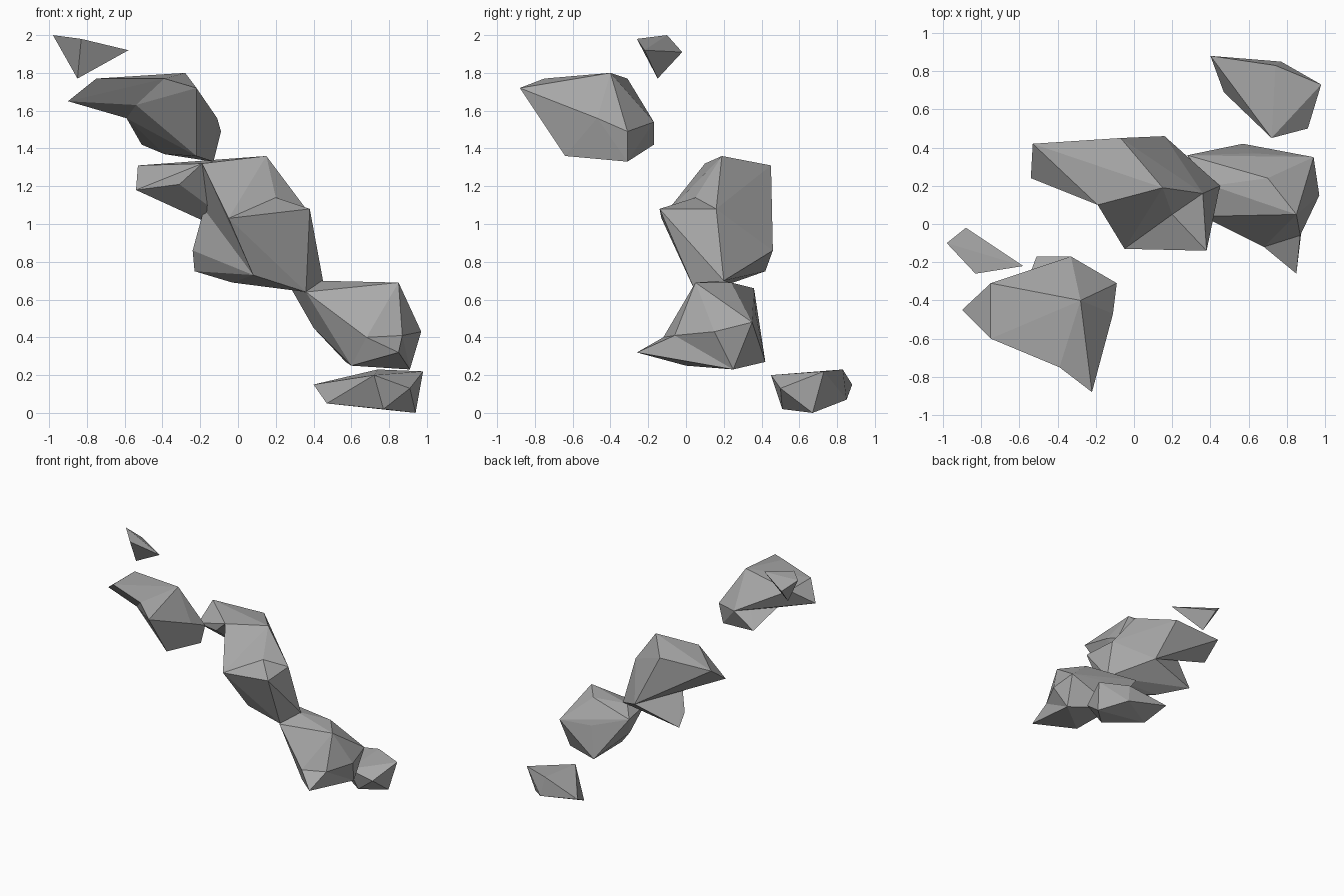
import bpy
import bmesh
from mathutils import Vector

default_cube = bpy.data.objects.get("Cube")
if default_cube:
    bpy.data.objects.remove(default_cube, do_unlink=True)

# Single stone colour
stone = bpy.data.materials.new("stone_grey")
stone.use_nodes = True
stone_colour = (0.4, 0.4, 0.4, 1)
stone.diffuse_color = stone_colour
stone.node_tree.nodes["Principled BSDF"].inputs["Base Color"].default_value = stone_colour


def chiselled_lobe(bm, corners):
    """Wrap a faceted convex lump around a few corners given in hundredths."""
    verts = [bm.verts.new(Vector(corner) / 100) for corner in corners]
    hull = bmesh.ops.convex_hull(bm, input=verts, use_existing_faces=False)
    unused = {v for v in hull["geom_interior"] + hull["geom_unused"]
              if isinstance(v, bmesh.types.BMVert)}
    bmesh.ops.delete(bm, geom=list(unused), context="VERTS")


def make_rock(name, *lobes):
    """Build one rock from one or more overlapping chiselled lobes."""
    bm = bmesh.new()
    for corners in lobes:
        chiselled_lobe(bm, corners)
    bmesh.ops.recalc_face_normals(bm, faces=bm.faces[:])
    mesh = bpy.data.meshes.new(name)
    bm.to_mesh(mesh)
    bm.free()
    mesh.materials.append(stone)
    rock = bpy.data.objects.new(name, mesh)
    bpy.context.scene.collection.objects.link(rock)
    return rock


# Small shard floating at the top
make_rock("top_shard", [
    (-98, -10, 200), (-83, -26, 198), (-58, -22, 192), (-88, -2, 191), (-85, -15, 177)])

# Upper rock: heavy body and an overhanging wing on the -x side
upper_body = [
    (-22, -88, 172), (-39, -75, 177), (-28, -40, 180), (-11, -47, 156),
    (-9, -31, 149), (-13, -31, 133), (-33, -17, 154), (-51, -17, 142),
    (-22, -64, 136), (-39, -33, 137), (-54, -58, 163), (-59, -38, 156)]
upper_wing = [
    (-75, -31, 177), (-75, -60, 177), (-90, -45, 165), (-59, -38, 156),
    (-54, -58, 163), (-39, -75, 177), (-28, -40, 180), (-33, -17, 154)]
make_rock("upper_rock", upper_body, upper_wing)

# Middle rock: upright slab, front ledge, side shoulder, rear foot, and an arm
middle_slab = [
    (15, 19, 136), (-7, 45, 131), (-19, 10, 132), (-5, -13, 103), (20, 5, 114),
    (36, 16, 108), (45, 20, 70), (16, 46, 86), (36, 5, 64), (8, 2, 73)]
middle_ledge = [
    (-5, -13, 103), (38, -14, 108), (20, 5, 114), (36, 16, 108), (45, 20, 70),
    (36, 5, 64), (8, 2, 73)]
middle_shoulder = [
    (-19, 10, 132), (-18, 31, 108), (8, 2, 73), (16, 46, 86), (-7, 45, 131)]
middle_foot = [
    (-18, 31, 108), (-24, 36, 86), (-23, 42, 75), (-3, 25, 69), (8, 2, 73),
    (36, 5, 64), (45, 20, 70), (16, 46, 86)]
middle_arm = [
    (-53, 42, 131), (-54, 24, 118), (-31, 15, 121), (-19, 10, 132),
    (-18, 31, 108), (-7, 45, 131), (15, 19, 136), (16, 46, 86)]
make_rock("middle_rock", middle_slab, middle_ledge, middle_shoulder,
          middle_foot, middle_arm)

# Lower rock: rounded block with a pointed beak at the front
lower_body = [
    (85, 5, 69), (97, 15, 43), (94, 35, 48), (57, 42, 27), (91, 25, 23),
    (60, 0, 25), (87, -6, 41), (68, -12, 40), (36, 4, 64), (41, 20, 70),
    (70, 24, 69), (63, 37, 52), (28, 36, 66), (40, 18, 45)]
lower_beak = [
    (85, -26, 32), (87, -6, 41), (68, -12, 40), (91, 25, 23), (60, 0, 25)]
make_rock("lower_rock", lower_body, lower_beak)

# Flat rock at the base
make_rock("base_rock", [
    (40, 88, 15), (47, 69, 5), (72, 45, 20), (91, 50, 13), (98, 73, 22),
    (74, 83, 23), (77, 85, 7), (77, 51, 2), (94, 67, 0)])
